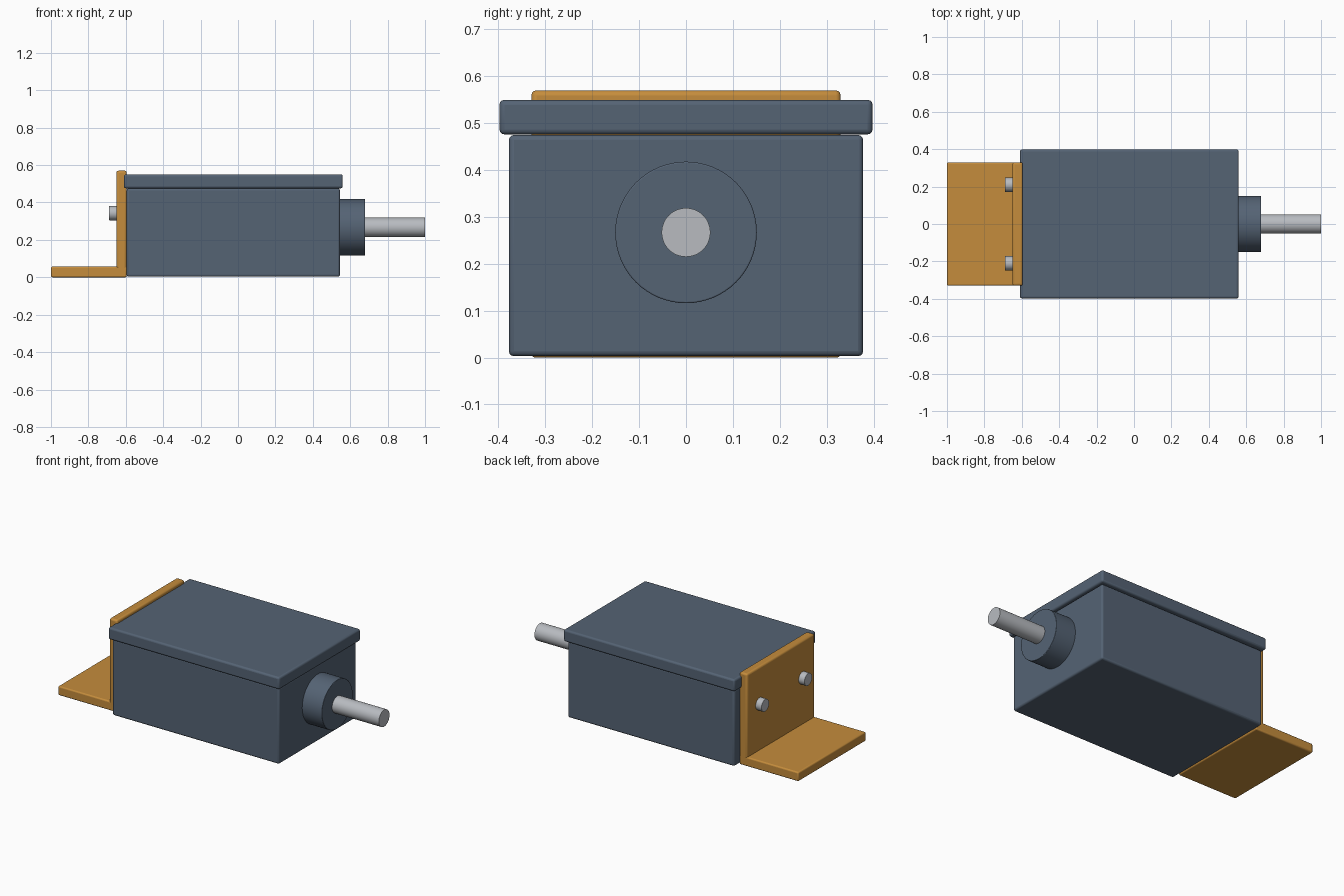
import bpy
import math

cube = bpy.data.objects.get("Cube")
if cube:
    bpy.data.objects.remove(cube, do_unlink=True)


def material(name, rgb):
    m = bpy.data.materials.new(name)
    m.use_nodes = True
    m.diffuse_color = (*rgb, 1)
    m.node_tree.nodes["Principled BSDF"].inputs["Base Color"].default_value = (*rgb, 1)
    return m


SLATE = material("slate blue", (0.09, 0.125, 0.175))
BRASS = material("brass yellow", (0.56, 0.265, 0.045))
STEEL = material("light steel", (0.48, 0.50, 0.53))


def finish(ob, name, mat, bevel):
    ob.name = name
    ob.data.materials.append(mat)
    if bevel:
        mod = ob.modifiers.new("rounded edges", "BEVEL")
        mod.width = bevel
        mod.segments = 3
        mod.limit_method = "ANGLE"
        mod.angle_limit = math.radians(40)
    bpy.ops.object.shade_smooth_by_angle(angle=math.radians(35))


def box(name, low, high, mat, bevel):
    centre = [(a + b) / 2 for a, b in zip(low, high)]
    bpy.ops.mesh.primitive_cube_add(size=1, location=centre)
    ob = bpy.context.object
    ob.scale = [b - a for a, b in zip(low, high)]
    bpy.ops.object.transform_apply(location=False, rotation=False, scale=True)
    finish(ob, name, mat, bevel)


def rod(name, x0, x1, y, z, radius, mat, bevel=0, sides=48):
    bpy.ops.mesh.primitive_cylinder_add(
        vertices=sides, radius=radius, depth=x1 - x0,
        location=((x0 + x1) / 2, y, z), rotation=(0, math.pi / 2, 0))
    bpy.ops.object.transform_apply(location=False, rotation=True, scale=False)
    finish(bpy.context.object, name, mat, bevel)


# Housing and overhanging lid
box("housing", (-0.595, -0.378, 0.003), (0.545, 0.378, 0.475), SLATE, 0.011)
box("lid", (-0.61, -0.398, 0.476), (0.56, 0.398, 0.55), SLATE, 0.011)

# Shaft with its collar
rod("shaft_collar", 0.53, 0.68, 0, 0.267, 0.151, SLATE, 0.003, 64)
rod("shaft", 0.6, 1.0, 0, 0.267, 0.052, STEEL)

# L-shaped mounting bracket
box("bracket_wall", (-0.65, -0.33, 0), (-0.595, 0.33, 0.57), BRASS, 0.011)
box("bracket_foot", (-1.0, -0.33, 0), (-0.595, 0.33, 0.057), BRASS, 0.008)

# Bolts through the bracket
for side, y in (("left", 0.21), ("right", -0.21)):
    rod(f"bolt_{side}", -0.69, -0.62, y, 0.343, 0.038, STEEL, 0.002, 32)
